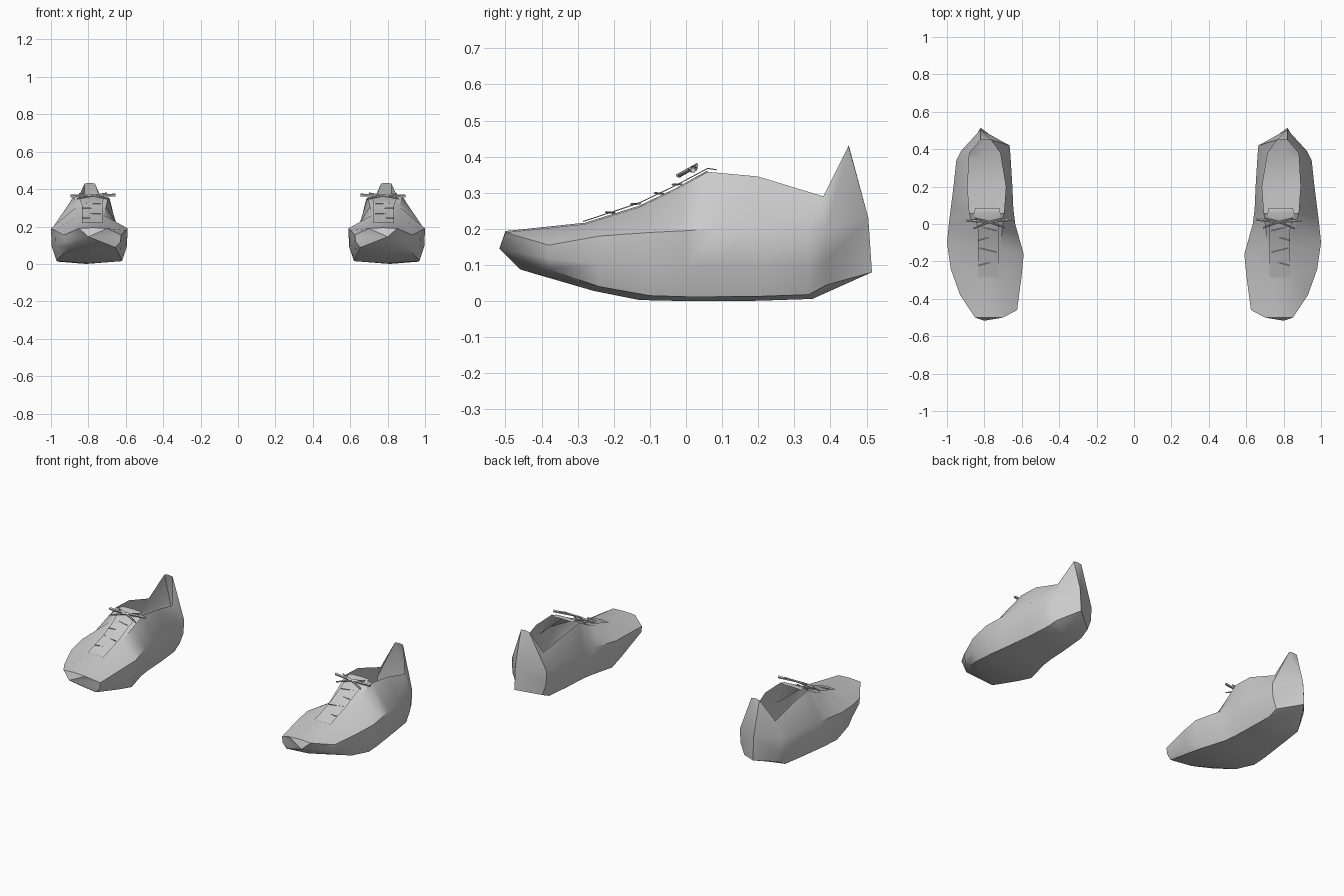
import bpy, bmesh
from mathutils import Vector

if "Cube" in bpy.data.objects:
    bpy.data.objects.remove(bpy.data.objects["Cube"])

grey = bpy.data.materials.new("shoe grey")
grey.diffuse_color = (0.6, 0.6, 0.6, 1)
grey.use_nodes = True
grey.node_tree.nodes["Principled BSDF"].inputs["Base Color"].default_value = grey.diffuse_color

# cross-sections from toe to heel:
# y inner, y outer, y middle, x inner, x outer, sole z, widest z, rim x inner, rim x outer, rim z
STATIONS = [
    (-.46, -.38, -.50, .625, .93, .088, .155, .70, .85, .19),
    (-.27, -.24, -.28, .60, .98, .040, .18, .71, .85, .213),
    (-.16, -.10, -.13, .59, 1.0, .015, .19, .715, .85, .26),
    (.00, .00, -.03, .635, .99, .012, .195, .705, .86, .308),
    (.08, .08, .06, .645, .98, .012, .20, .695, .88, .358),
    (.20, .20, .20, .65, .965, .013, .20, .685, .89, .345),
    (.36, .34, .38, .66, .95, .018, .20, .715, .88, .29),
    (.42, .39, .45, .665, .925, .045, .20, .765, .82, .43),
]
THROAT = 4  # last closed-top section


def make_object(name, bm, side, smooth=None):
    """Mirror for the left foot, then link the mesh."""
    if side < 0:
        for v in bm.verts:
            v.co.x = -v.co.x
        bmesh.ops.reverse_faces(bm, faces=bm.faces)
    me = bpy.data.meshes.new(name)
    bm.to_mesh(me)
    bm.free()
    me.materials.append(grey)
    ob = bpy.data.objects.new(name, me)
    bpy.context.collection.objects.link(ob)
    if smooth:
        bpy.ops.object.select_all(action='DESELECT')
        ob.select_set(True)
        bpy.context.view_layer.objects.active = ob
        bpy.ops.object.shade_smooth_by_angle(angle=smooth)
    return ob


def shoe_body(name, side):
    bm = bmesh.new()
    rings = []
    for i, (yi, yo, yr, xi, xo, zb, zm, ri, ro, zr) in enumerate(STATIONS):
        c = (xi + xo) / 2
        sole_c = (c, (yi + yo) / 2, zb - .012)
        if i == len(STATIONS) - 1:
            sole_c = (.82, .515, .08)      # heel point
        low = zb + (zm - zb) * .45
        pts = [sole_c, (xo - .03, yo, zb), (xo - .004, yo, low), (xo, yo, zm),
               (ro, yr, zr), ((ri + ro) / 2, yr, zr + .004), (ri, yr, zr),
               (xi, yi, zm), (xi + .004, yi, low), (xi + .03, yi, zb)]
        rings.append([bm.verts.new(p) for p in pts])
    n = 10
    # skin between sections, leaving the foot opening free
    for k in range(len(rings) - 1):
        a, b = rings[k], rings[k + 1]
        for j in range(n):
            if k >= THROAT and j in (4, 5):
                continue
            m = (j + 1) % n
            bm.faces.new((a[j], b[j], b[m], a[m]))
    # pointed toe cap
    tip = bm.verts.new((.80, -.517, .145))
    for j in range(n):
        bm.faces.new((tip, rings[0][j], rings[0][(j + 1) % n]))
    # heel panels around a central ridge
    back = bm.verts.new((.82, .505, .23))
    h = rings[-1]
    for j in range(n):
        bm.faces.new((h[(j + 1) % n], h[j], back))
    loose = [v for v in bm.verts if not v.link_faces]
    bmesh.ops.delete(bm, geom=loose, context='VERTS')
    make_object(name, bm, side, 0.7)


def tongue(name, side):
    """Thin curved plate under the laces."""
    bm = bmesh.new()
    rows = []
    for y, z, x0, x1 in ((-.285, .219, .725, .835), (-.13, .270, .725, .835),
                         (-.03, .318, .725, .835), (.06, .366, .715, .855),
                         (.085, .362, .72, .85)):
        rows.append([bm.verts.new((x, y, z + d)) for x, d in
                     ((x0, 0), ((x0 + x1) / 2, .003), (x1, 0))])
    for a, b in zip(rows, rows[1:]):
        for j in range(2):
            bm.faces.new((a[j], a[j + 1], b[j + 1], b[j]))
    make_object(name, bm, side, 0.7)


def laces(name, side):
    bm = bmesh.new()

    def cord(a, b, r1, r2):
        a, b = Vector(a), Vector(b)
        d = b - a
        new = bmesh.ops.create_cone(bm, cap_ends=True, segments=5, radius1=r1,
                                    radius2=r2, depth=d.length)["verts"]
        rot = d.to_track_quat('Z', 'Y').to_matrix()
        for v in new:
            v.co = rot @ v.co + (a + b) / 2

    # lacing rows up the throat
    for i, (y, z) in enumerate(((-.21, .244), (-.14, .268), (-.075, .297), (-.025, .322))):
        dy = .012 if i % 2 else -.012
        cord((.735, y - dy, z), (.83, y + dy, z + .002), .003, .003)
    # loops and loose ends of the bow
    knot = (.775, .01, .365)
    for end, r in (((.655, .025, .368), .008), ((.895, .02, .362), .008),
                   ((.69, -.02, .345), .004), ((.86, -.025, .348), .004),
                   ((.70, .03, .378), .004), ((.85, .03, .375), .004)):
        cord(knot, end, .006, r)
    make_object(name, bm, side)


for label, side in (("left", -1), ("right", 1)):
    shoe_body(label + "_shoe_body", side)
    tongue(label + "_tongue", side)
    laces(label + "_laces", side)
